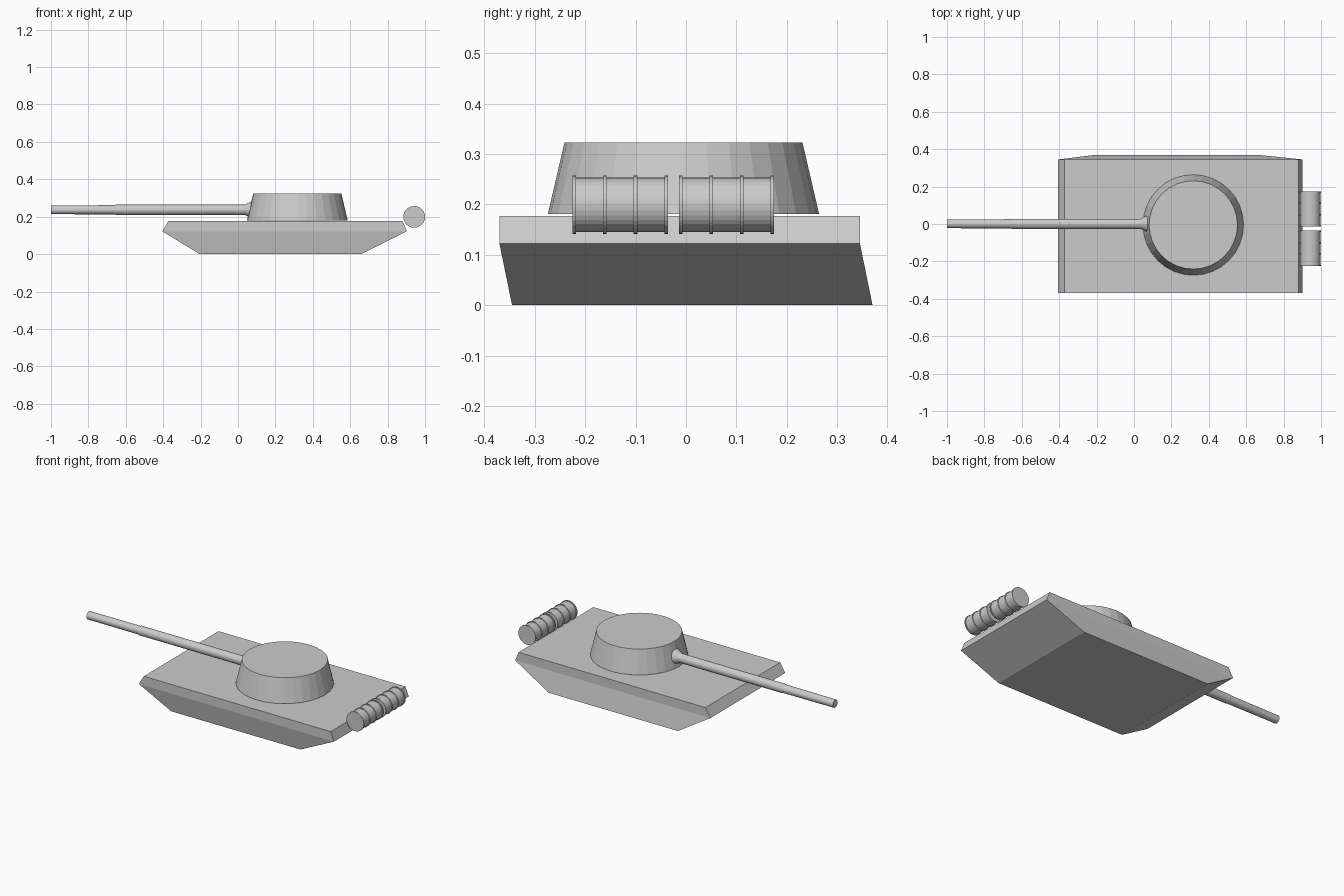
import bpy, bmesh, math
from mathutils import Matrix, Vector

if "Cube" in bpy.data.objects:
    bpy.data.objects.remove(bpy.data.objects["Cube"])


def make_object(name, bm):
    bmesh.ops.recalc_face_normals(bm, faces=bm.faces)
    mesh = bpy.data.meshes.new(name)
    bm.to_mesh(mesh)
    bm.free()
    obj = bpy.data.objects.new(name, mesh)
    bpy.context.collection.objects.link(obj)
    return obj


def lathe(name, profile, sides, axis, origin):
    """Stack of (distance along axis, radius) rings, capped at both ends."""
    bm = bmesh.new()
    turn = Vector((0, 0, 1)).rotation_difference(Vector(axis)).to_matrix().to_4x4()
    place = Matrix.Translation(origin) @ turn
    rings = []
    for d, r in profile:
        ring = []
        for i in range(sides):
            a = 2 * math.pi * i / sides
            ring.append(bm.verts.new(place @ Vector((r * math.cos(a), r * math.sin(a), d))))
        rings.append(ring)
    for low, high in zip(rings, rings[1:]):
        for i in range(sides):
            j = (i + 1) % sides
            bm.faces.new((low[i], low[j], high[j], high[i]))
    bm.faces.new(rings[0])
    bm.faces.new(rings[-1])
    return make_object(name, bm)


# Hull: side profile (x, z, near y, far y), with the belly shifted sideways
hull_profile = [
    (-0.205, 0.0, -0.345, 0.37), (0.66, 0.0, -0.345, 0.37),
    (0.902, 0.122, -0.37, 0.345), (0.88, 0.177, -0.37, 0.345),
    (-0.372, 0.177, -0.37, 0.345), (-0.405, 0.122, -0.37, 0.345),
]
bm = bmesh.new()
near = [bm.verts.new((x, y0, z)) for x, z, y0, y1 in hull_profile]
far = [bm.verts.new((x, y1, z)) for x, z, y0, y1 in hull_profile]
for i in range(6):
    j = (i + 1) % 6
    bm.faces.new((near[i], near[j], far[j], far[i]))
# each flank splits into a sloped lower and an upright upper face
for side in (near, far):
    bm.faces.new([side[i] for i in (0, 1, 2, 5)])
    bm.faces.new([side[i] for i in (5, 2, 3, 4)])
make_object("hull", bm)

# Turret
lathe("turret", [(0, 0.269), (0.142, 0.236)], 32, (0, 0, 1), (0.317, -0.005, 0.181))

# Gun barrel with a step and a flared collar at the turret
lathe("gun_barrel",
      [(0, 0.0235), (0.34, 0.0245), (0.345, 0.027), (1.035, 0.027),
       (1.07, 0.044), (1.11, 0.044)],
      24, (1, 0, 0), (-1.0, 0.001, 0.237))

# Rear fuel drums: raised hoops at the ends and at each third
LENGTH, BODY, HOOP, BAND = 0.189, 0.054, 0.058, 0.007
drum = []
for k in range(4):
    start = k * (LENGTH - BAND) / 3
    if k > 0:
        drum.append((start, BODY))
    drum += [(start, HOOP), (start + BAND, HOOP)]
    if k < 3:
        drum.append((start + BAND, BODY))
for name, y in (("fuel_drum_left", -0.225), ("fuel_drum_right", -0.014)):
    lathe(name, drum, 32, (0, 1, 0), (0.942, y, 0.199))
